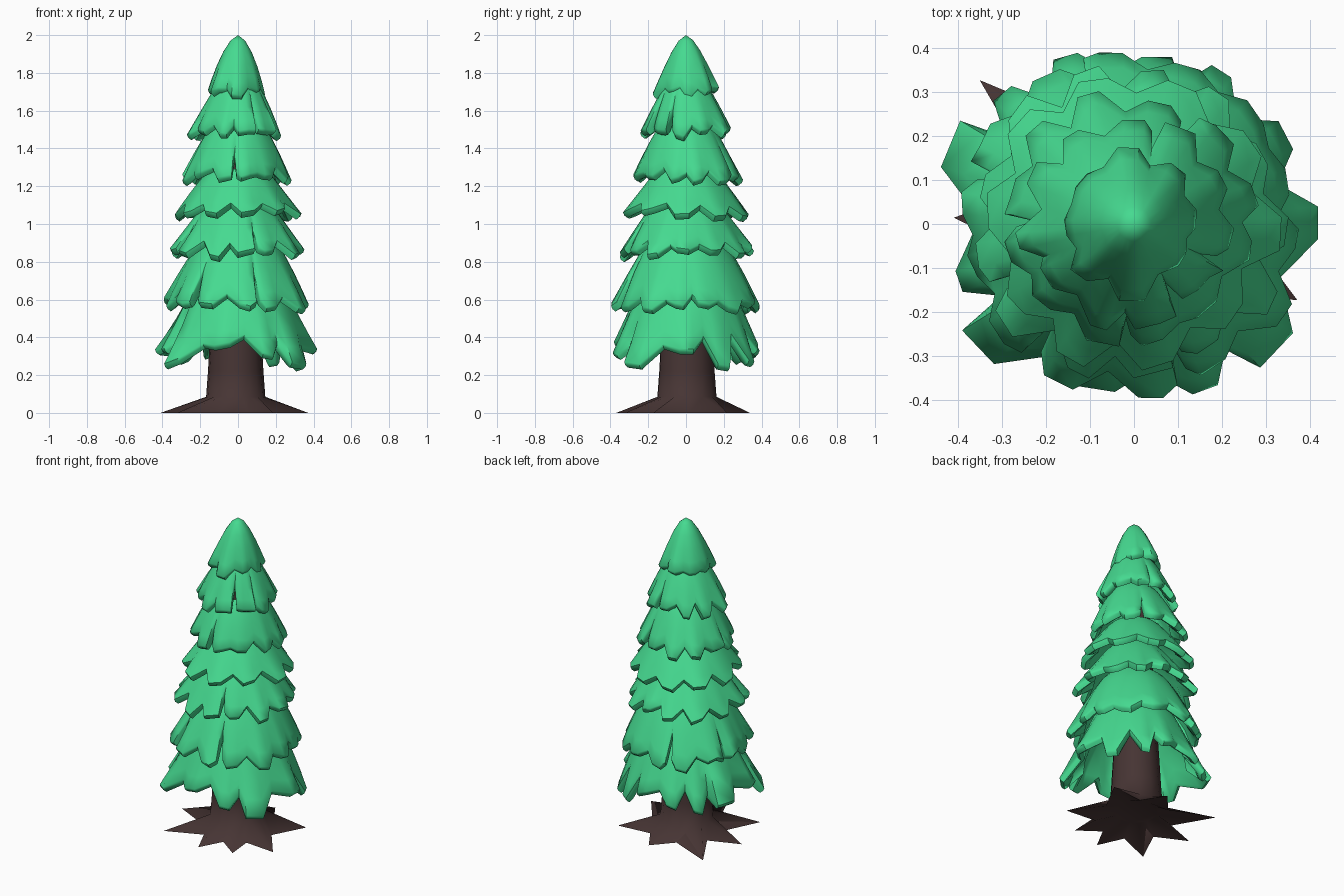
import bpy, bmesh, math, random

random.seed(5)

if "Cube" in bpy.data.objects:
    bpy.data.objects.remove(bpy.data.objects["Cube"])


def make_material(name, rgb):
    mat = bpy.data.materials.new(name)
    mat.use_nodes = True
    color = (*rgb, 1.0)
    mat.diffuse_color = color
    bsdf = mat.node_tree.nodes["Principled BSDF"]
    bsdf.inputs["Base Color"].default_value = color
    bsdf.inputs["Roughness"].default_value = 0.9
    return mat


def polar(radius, angle, z, center=(0, 0)):
    return (center[0] + radius * math.cos(angle),
            center[1] + radius * math.sin(angle), z)


def loft(name, rings, mat, sharp, closed=False, caps=False):
    """Skin a stack of point rings into one mesh object."""
    bm = bmesh.new()
    loops = [[bm.verts.new(p) for p in ring] for ring in rings]
    pairs = list(zip(loops, loops[1:]))
    if closed:
        pairs.append((loops[-1], loops[0]))
    for a, b in pairs:
        for i in range(len(a)):
            j = (i + 1) % len(a)
            bm.faces.new((a[i], a[j], b[j], b[i]))
    if caps:
        bm.faces.new(loops[0])
        bm.faces.new(loops[-1])
    bmesh.ops.remove_doubles(bm, verts=bm.verts, dist=0.0005)
    bmesh.ops.recalc_face_normals(bm, faces=bm.faces)
    mesh = bpy.data.meshes.new(name)
    bm.to_mesh(mesh)
    bm.free()
    mesh.materials.append(mat)
    obj = bpy.data.objects.new(name, mesh)
    bpy.context.collection.objects.link(obj)
    bpy.ops.object.select_all(action="DESELECT")
    obj.select_set(True)
    bpy.context.view_layer.objects.active = obj
    bpy.ops.object.shade_smooth_by_angle(angle=math.radians(sharp))
    return obj


def random_tips(count):
    """Tips as (angle, reach along the profile, extra flare)."""
    start = random.uniform(0, math.tau)
    step = math.tau / count
    return [(start + (k + random.uniform(-0.15, 0.15)) * step,
             random.uniform(0.9, 1.04), random.uniform(-0.01, 0.022))
            for k in range(count)]


def ragged_columns(tips, slits, jag):
    """Blunt two-point tips with a notch or a narrow slit after each."""
    slit_tips = random.sample(range(len(tips)), slits)
    columns = []
    for k, (angle, reach, flare) in enumerate(tips):
        gap = (tips[(k + 1) % len(tips)][0] - angle) % math.tau
        lean = random.uniform(-0.07, 0.05)
        columns.append((angle - 0.16 * gap, reach, flare))
        columns.append((angle + 0.18 * gap, reach + lean, flare))
        middle = angle + 0.52 * gap
        if k in slit_tips:
            columns.append((middle - 0.1 * gap, 0.92, 0.01))
            columns.append((middle, random.uniform(0.45, 0.6), -0.01))
            columns.append((middle + 0.1 * gap, 0.9, -0.015))
        else:
            columns.append((middle, 1 - jag * random.uniform(0.7, 1.3), -0.012))
    return columns


def foliage_tier(name, z_top, r_top, z_rim, r_rim, tips, slits, jag, power, mat,
                 center=(0, 0)):
    """Hollow bell of needles with a thick, rounded, ragged rim."""
    columns = ragged_columns(tips, slits, jag)
    thick = 0.035

    def ring(frac, inset=0.0, drop=0.0):
        points = []
        for angle, end, flare in columns:
            t = frac * end
            radius = r_top + (r_rim - r_top) * t ** power + flare * frac ** 2
            points.append(polar(max(0, radius - inset), angle,
                                z_top + (z_rim - z_top) * t - drop,
                                (center[0] * frac, center[1] * frac)))
        return points

    rings = [ring(f) for f in (0, 0.1, 0.3, 0.55, 0.8, 1.0)]
    rings.append(ring(1.0, 0.006, 0.016))
    rings.append(ring(1.0, 0.024, 0.03))
    rings.append(ring(1.0, thick + 0.012, 0.014))
    rings += [ring(f, thick, 0.01) for f in (0.75, 0.4)]
    rings.append(ring(0, thick, 0.03))
    return loft(name, rings, mat, 50, closed=r_top > 0)


green = make_material("needle_green", (0.06, 0.70, 0.28))
brown = make_material("bark_brown", (0.062, 0.035, 0.034))

# Lowest skirt: broad boughs placed by direction, radius and tip height
boughs = [(0, 0.42, 0.31), (30, 0.40, 0.23), (60, 0.40, 0.25), (82, 0.39, 0.31),
          (112, 0.41, 0.30), (135, 0.42, 0.27), (156, 0.46, 0.30), (198, 0.42, 0.31),
          (218, 0.46, 0.23), (257, 0.39, 0.33), (293, 0.41, 0.29), (318, 0.435, 0.24)]
skirt_top, skirt_rim, skirt_power = (0.70, 0.22), (0.28, 0.395), 0.8
skirt_tips = []
for degrees, radius, height in boughs:
    reach = (skirt_top[0] - height - 0.03) / (skirt_top[0] - skirt_rim[0])
    base = skirt_top[1] + (skirt_rim[1] - skirt_top[1]) * reach ** skirt_power
    skirt_tips.append((math.radians(degrees), reach, radius - base))
foliage_tier("foliage_lowest", *skirt_top, *skirt_rim, skirt_tips, 0, 0.26,
             skirt_power, green)

# Upper foliage: z_top, r_top, z_rim, r_rim, tips, slits, jag, power, green, center
tiers = {
    "foliage_second": (0.93, 0.18, 0.56, 0.39, 14, 4, 0.16, 0.8),
    "foliage_third": (1.12, 0.165, 0.85, 0.35, 13, 2, 0.20, 0.9),
    "foliage_fourth": (1.29, 0.15, 1.05, 0.33, 10, 0, 0.20, 0.9),
    "foliage_fifth": (1.53, 0.13, 1.24, 0.285, 12, 3, 0.18, 0.8),
    "foliage_sixth": (1.76, 0.09, 1.48, 0.24, 11, 3, 0.18, 0.8),
    "foliage_crown": (2.00, 0.0, 1.70, 0.158, 8, 0, 0.10, 0.6),
}
for tier_name, (z_top, r_top, z_rim, r_rim, count, slits, jag, power) in tiers.items():
    foliage_tier(tier_name, z_top, r_top, z_rim, r_rim, random_tips(count), slits,
                 jag, power, green, center=(-0.01, 0.005))

# Trunk with pointed roots spreading along the ground
root_angles = [33, 85, 137, 178, 223, 266, 300, 335]
root_reach = [0.40, 0.34, 0.48, 0.41, 0.44, 0.37, 0.37, 0.41]
trunk_angles, ground_reach = [], []
for k, angle in enumerate(root_angles):
    following = root_angles[(k + 1) % len(root_angles)]
    gap = (following - angle) % 360
    trunk_angles += [math.radians(angle), math.radians(angle + gap / 2)]
    ground_reach += [root_reach[k], 0.23]


def trunk_ring(radius, z):
    return [polar(radius, a, z, (-0.012, 0.005)) for a in trunk_angles]


ground = [polar(r, a, 0.0) for r, a in zip(ground_reach, trunk_angles)]
trunk_rings = [trunk_ring(0.13, 0.055), ground]
for radius, z in ((0.157, 0.085), (0.147, 0.22), (0.138, 0.38), (0.10, 1.0), (0.06, 1.75)):
    trunk_rings.append(trunk_ring(radius, z))
loft("trunk_with_roots", trunk_rings, brown, 75, caps=True)
